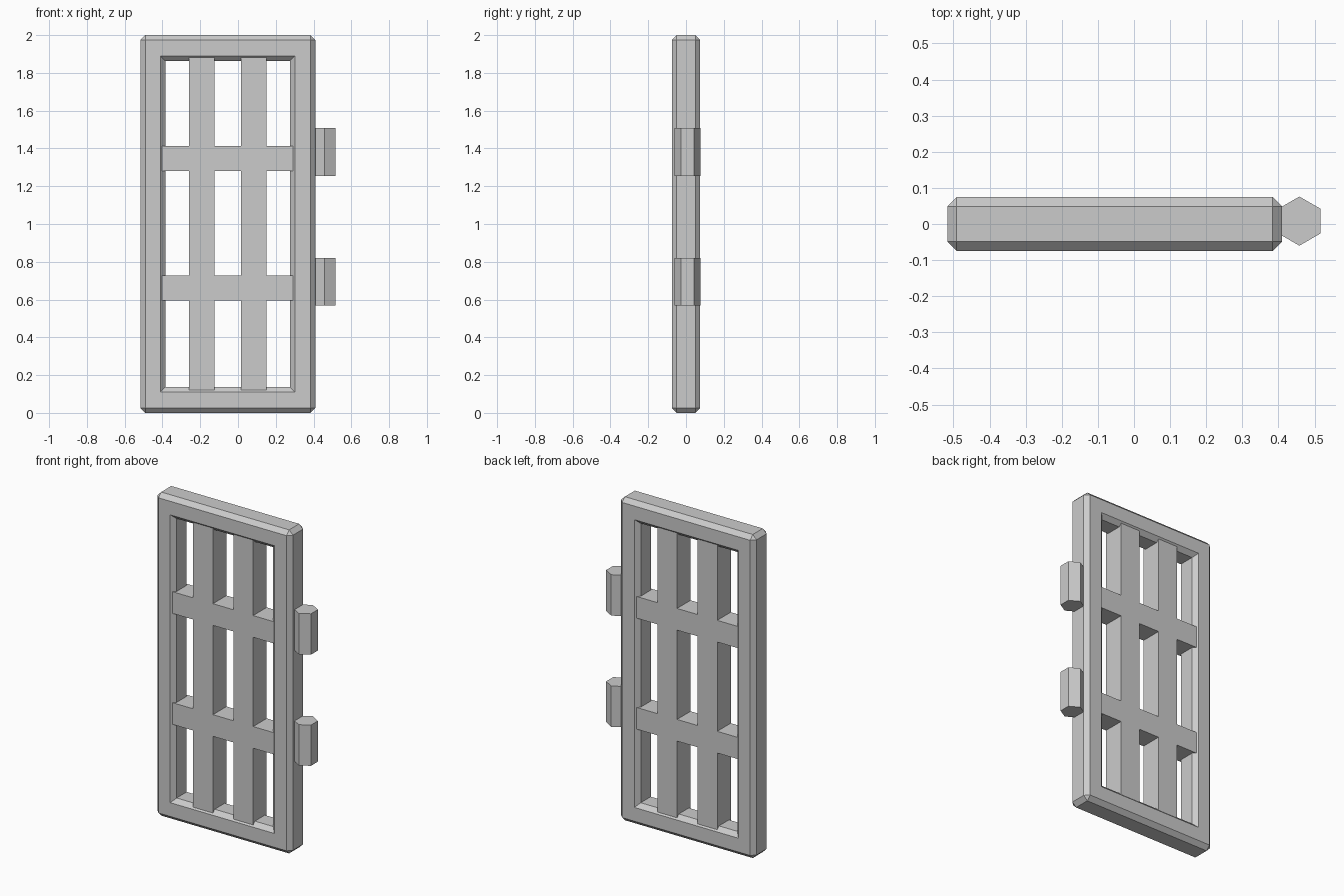
import bpy, bmesh, math
from mathutils import Matrix

if "Cube" in bpy.data.objects:
    bpy.data.objects.remove(bpy.data.objects["Cube"])

X0, X1, H, D, C = -0.517, 0.410, 2.0, 0.075, 0.026   # frame extents, half depth, chamfer


def make_object(name, bm):
    bmesh.ops.recalc_face_normals(bm, faces=bm.faces)
    mesh = bpy.data.meshes.new(name)
    bm.to_mesh(mesh)
    bm.free()
    ob = bpy.data.objects.new(name, mesh)
    bpy.context.collection.objects.link(ob)
    return ob


# Frame: block with every outer edge chamfered
bm = bmesh.new()
bmesh.ops.create_cube(bm, size=1, matrix=Matrix.Translation(((X0 + X1) / 2, 0, H / 2))
                      @ Matrix.Diagonal((X1 - X0, 2 * D, H, 1)))
bmesh.ops.bevel(bm, geom=bm.edges[:], offset=C, offset_type='OFFSET', segments=1,
                profile=0.5, affect='EDGES')
frame = make_object("door_frame", bm)

# Opening cutter: waisted so that both rims of the opening are chamfered
bm = bmesh.new()
rings = []
for y, grow in ((-D - C, 2 * C), (-D + C, 0), (D - C, 0), (D + C, 2 * C)):
    a, b, lo, hi = -0.385 - grow, 0.275 + grow, 0.137 - grow, 1.864 + grow
    rings.append([bm.verts.new((x, y, z)) for x, z in ((a, lo), (b, lo), (b, hi), (a, hi))])
for r, s in zip(rings, rings[1:]):
    for i in range(4):
        j = (i + 1) % 4
        bm.faces.new((r[i], r[j], s[j], s[i]))
bm.faces.new(rings[0])
bm.faces.new(rings[-1])
cutter = make_object("opening_cutter", bm)
cutter.hide_render = True

cut = frame.modifiers.new("opening", 'BOOLEAN')
cut.operation = 'DIFFERENCE'
cut.solver = 'EXACT'
cut.object = cutter
bpy.context.view_layer.objects.active = frame
bpy.ops.object.modifier_apply(modifier=cut.name)
bpy.data.objects.remove(cutter)

# Lattice: flat grid of crossing bars, extruded to depth; ends sink into the frame
xs = (-0.43, -0.26, -0.125, 0.015, 0.15, 0.32)
zs = (0.09, 0.594, 0.728, 1.28, 1.414, 1.91)
BAR = 0.066
bm = bmesh.new()
grid = [[bm.verts.new((x, -BAR, z)) for z in zs] for x in xs]
for i in range(5):
    for k in range(5):
        if i % 2 or k % 2:
            bm.faces.new((grid[i][k], grid[i + 1][k], grid[i + 1][k + 1], grid[i][k + 1]))
loose = [v for v in bm.verts if not v.link_faces]
bmesh.ops.delete(bm, geom=loose, context='VERTS')
ext = bmesh.ops.extrude_face_region(bm, geom=bm.faces[:], use_keep_orig=True)
bmesh.ops.translate(bm, vec=(0, 2 * BAR, 0),
                    verts=[g for g in ext["geom"] if isinstance(g, bmesh.types.BMVert)])
make_object("lattice_bars", bm)

# Hinges: hexagonal barrels on the right side
for name, lo, hi in (("lower_hinge", 0.568, 0.82), ("upper_hinge", 1.255, 1.508)):
    bm = bmesh.new()
    bmesh.ops.create_cone(bm, cap_ends=True, segments=6, radius1=0.068, radius2=0.068, depth=hi - lo,
                          matrix=Matrix.Translation((0.458, 0.008, (lo + hi) / 2)))
    # keep a point facing +y and flats facing +/-x
    pts = max(v.co.y for v in bm.verts)
    if pts < 0.07:
        bmesh.ops.rotate(bm, verts=bm.verts, cent=(0.458, 0.008, 0),
                         matrix=Matrix.Rotation(math.radians(30), 3, 'Z'))
    make_object(name, bm)
